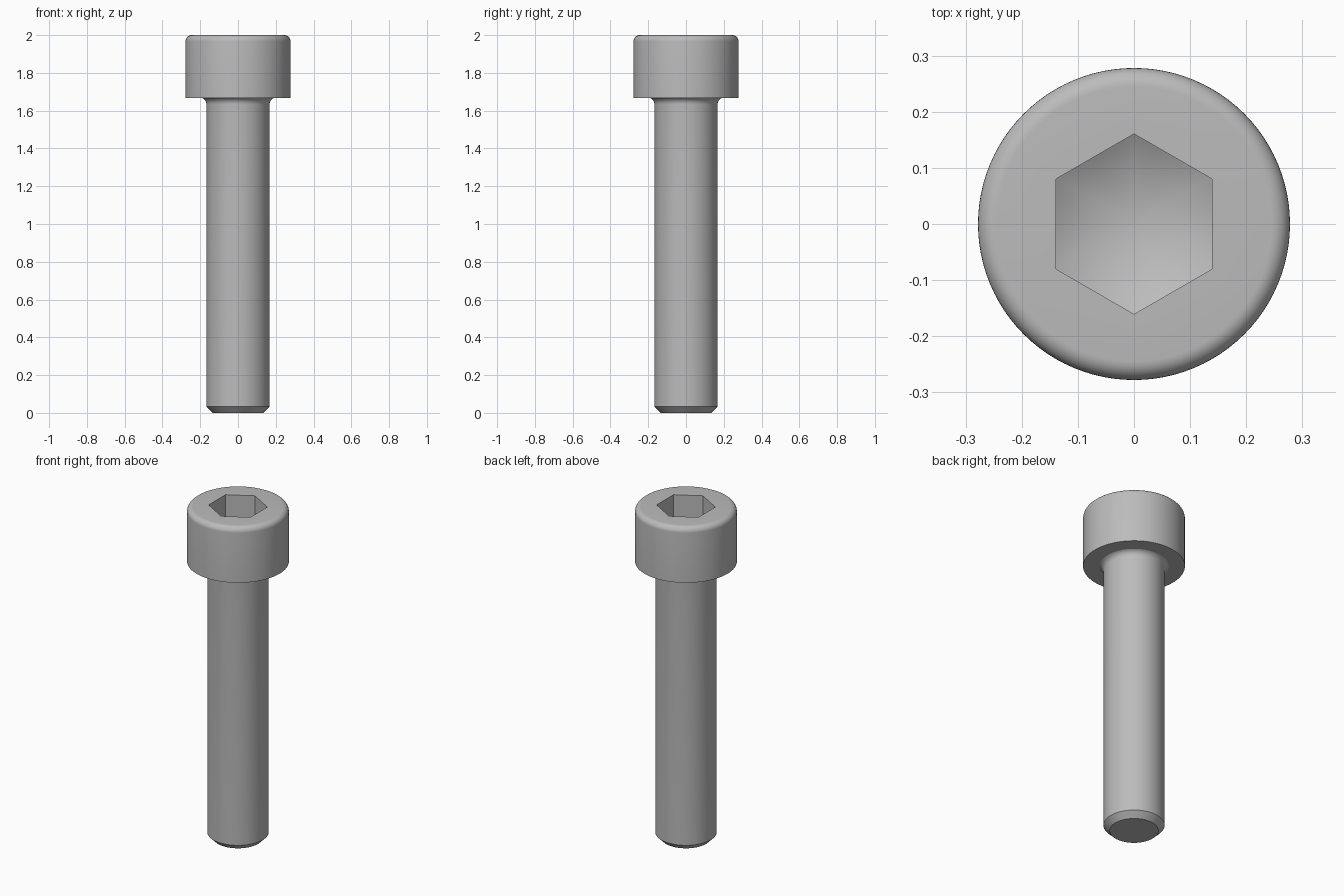
import bpy, bmesh
from math import sin, cos, tan, pi, radians, hypot, atan2

cube = bpy.data.objects.get("Cube")
if cube:
    bpy.data.objects.remove(cube)

SEGMENTS = 96
HEAD_R, SHANK_R, NECK_R = 0.278, 0.167, 0.189
HEAD_Z, TOP_Z = 1.667, 2.0
HEX_FLAT = 0.139       # centre to flat of the socket
SOCKET_TIP = 1.76      # lowest point of the drilled cone
ROUND = 0.033

steel = bpy.data.materials.new("steel_grey")
steel.use_nodes = True
colour = (0.5, 0.5, 0.5, 1)
steel.diffuse_color = colour
steel.node_tree.nodes["Principled BSDF"].inputs["Base Color"].default_value = colour


def circle(r, z):
    """Ring of constant radius and height."""
    return lambda a: (r, z)


def hex_radius(a):
    """Hexagon outline with corners on the y axis."""
    return HEX_FLAT / cos((a + pi / 6) % (pi / 3) - pi / 6)


def hex_top(a):
    return hex_radius(a), TOP_Z


def hex_bottom(a):
    """Where the hexagon walls meet the drilled cone."""
    r = hex_radius(a)
    return r, SOCKET_TIP + r * tan(radians(30))


def arc(cr, cz, radius, start, end, steps=8):
    """Rings along a rounded corner of the profile."""
    angles = [radians(start + (end - start) * i / steps) for i in range(steps + 1)]
    return [circle(cr + radius * cos(t), cz + radius * sin(t)) for t in angles]


def lathe(name, rings, first_tip=None, last_tip=None):
    """Skin a stack of rings, closing either end at a centre point."""
    bm = bmesh.new()
    loops = []
    for ring in rings:
        loop = []
        for i in range(SEGMENTS):
            a = 2 * pi * i / SEGMENTS
            r, z = ring(a)
            loop.append(bm.verts.new((r * cos(a), r * sin(a), z)))
        loops.append(loop)
    for low, high in zip(loops, loops[1:]):
        for i in range(SEGMENTS):
            j = (i + 1) % SEGMENTS
            bm.faces.new((low[i], low[j], high[j], high[i]))
    if first_tip is not None:
        bm.faces.new(loops[0][::-1])
    if last_tip is not None:
        tip = bm.verts.new((0, 0, last_tip))
        for i in range(SEGMENTS):
            bm.faces.new((loops[-1][i], loops[-1][(i + 1) % SEGMENTS], tip))
    mesh = bpy.data.meshes.new(name)
    bm.to_mesh(mesh)
    bm.free()
    mesh.materials.append(steel)
    obj = bpy.data.objects.new(name, mesh)
    bpy.context.collection.objects.link(obj)
    bpy.ops.object.select_all(action="DESELECT")
    obj.select_set(True)
    bpy.context.view_layer.objects.active = obj
    bpy.ops.object.shade_smooth_by_angle(angle=radians(28))
    return obj


# Shank: chamfered tip, straight body, fillet flaring into the head
flare_w, flare_h = NECK_R - SHANK_R, 0.034
sweep = 2 * atan2(flare_w, flare_h)
flare_r = hypot(flare_w, flare_h) / (2 * sin(sweep / 2))
lathe("shank",
      [circle(0.133, 0), circle(SHANK_R, 0.034)]
      + arc(SHANK_R + flare_r, HEAD_Z - flare_h, flare_r, 180, 180 - sweep * 180 / pi),
      first_tip=0)

# Head: flat underside, rounded top edge, hexagonal socket with conical floor
lathe("socket_head",
      [circle(NECK_R, HEAD_Z), circle(HEAD_R, HEAD_Z)]
      + arc(HEAD_R - ROUND, TOP_Z - ROUND, ROUND, 0, 90)
      + [hex_top, hex_bottom],
      last_tip=SOCKET_TIP)
